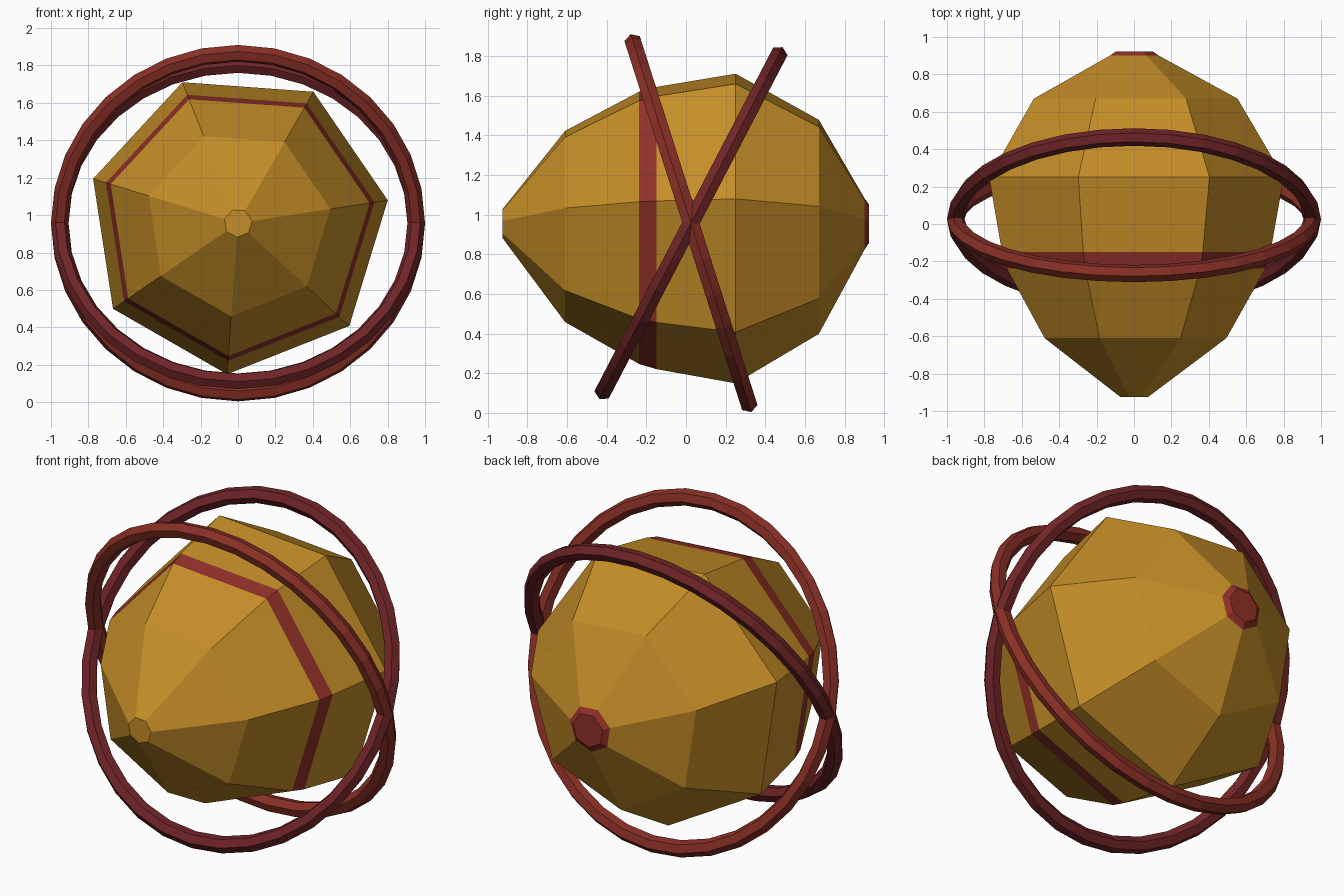
import bpy
import bmesh
from math import cos, sin, pi, radians

cube = bpy.data.objects.get("Cube")
if cube:
    bpy.data.objects.remove(cube)

MID_Z = 0.957
SIDES = 7
PHASE = radians(8.7)


def make_material(name, rgb):
    mat = bpy.data.materials.new(name)
    mat.use_nodes = True
    color = (*rgb, 1.0)
    mat.diffuse_color = color
    mat.node_tree.nodes["Principled BSDF"].inputs["Base Color"].default_value = color
    return mat


gold = make_material("gold", (0.56, 0.27, 0.021))
band_red = make_material("band red", (0.28, 0.03, 0.021))
warm_red = make_material("warm red", (0.25, 0.029, 0.019))
dark_red = make_material("dark red", (0.16, 0.018, 0.02))

# Faceted body: (y, radius, colour of the section that follows)
profile = [
    (-0.925, 0.076, 0),
    (-0.61, 0.50, 0),
    (-0.237, 0.712, 1),
    (-0.15, 0.738, 0),
    (0.25, 0.81, 0),
    (0.67, 0.56, 0),
    (0.90, 0.135, 1),
    (0.923, 0.10, 1),
]
bm = bmesh.new()
loops = []
for y, radius, _ in profile:
    angles = [PHASE + 2 * pi * i / SIDES for i in range(SIDES)]
    loops.append([bm.verts.new((radius * cos(a), y, MID_Z + radius * sin(a)))
                  for a in angles])
for (_, _, slot), near, far in zip(profile, loops, loops[1:]):
    for i in range(SIDES):
        j = (i + 1) % SIDES
        bm.faces.new((near[i], near[j], far[j], far[i])).material_index = slot

# Gold nose cap and red tail cap
bm.faces.new(loops[0]).material_index = 0
bm.faces.new(loops[-1]).material_index = 1
bmesh.ops.recalc_face_normals(bm, faces=bm.faces)

mesh = bpy.data.meshes.new("body")
bm.to_mesh(mesh)
bm.free()
mesh.materials.append(gold)
mesh.materials.append(band_red)
body = bpy.data.objects.new("body", mesh)
bpy.context.collection.objects.link(body)


# Two tilted rings crossing at the sides
def make_ring(name, tilt, mat):
    bpy.ops.mesh.primitive_torus_add(
        major_segments=32, minor_segments=6,
        major_radius=0.953, minor_radius=0.047,
        location=(0, 0.025, MID_Z), rotation=(radians(90 + tilt), 0, 0))
    ring = bpy.context.object
    ring.name = name
    ring.data.materials.append(mat)
    bpy.ops.object.shade_flat()


make_ring("forward_ring", 17.7, warm_red)
make_ring("backward_ring", -27.5, dark_red)
